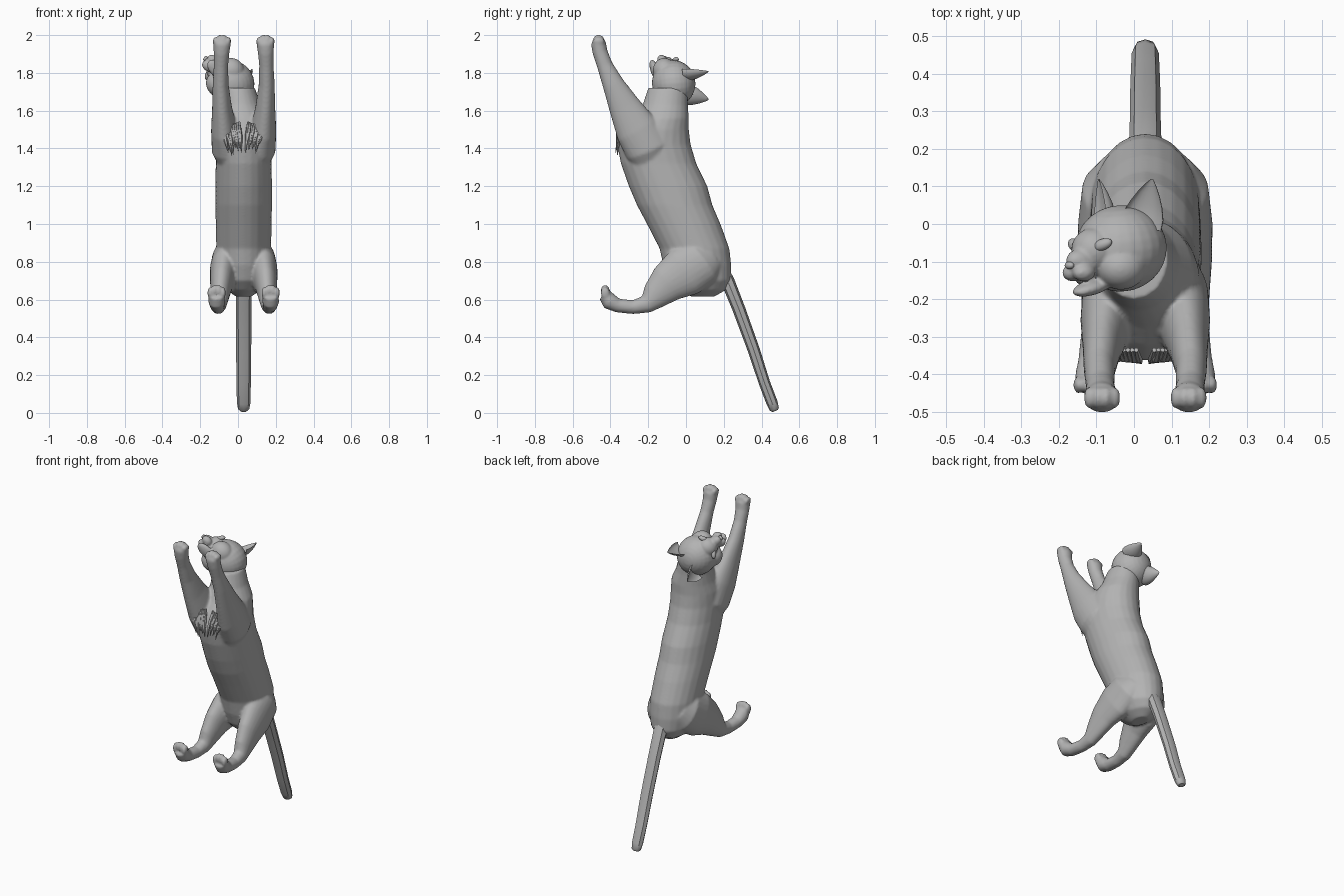
import bpy, bmesh, math, random
from mathutils import Vector, Matrix, Euler

if "Cube" in bpy.data.objects:
    bpy.data.objects.remove(bpy.data.objects["Cube"])
random.seed(3)
CX = 0.03            # body mid-plane
SIDES = (-1, 1)

fur = bpy.data.materials.new("soft_grey")
fur.use_nodes = True
GREY = (0.45, 0.45, 0.45, 1)
fur.diffuse_color = GREY
fur.node_tree.nodes["Principled BSDF"].inputs["Base Color"].default_value = GREY


def finish(bm, name, voxel=0, smooth=0, angle=60):
    """Turn a bmesh into an object, optionally fusing its shells into one skin."""
    bmesh.ops.recalc_face_normals(bm, faces=bm.faces)
    me = bpy.data.meshes.new(name)
    bm.to_mesh(me)
    bm.free()
    me.materials.append(fur)
    ob = bpy.data.objects.new(name, me)
    bpy.context.collection.objects.link(ob)
    bpy.ops.object.select_all(action='DESELECT')
    ob.select_set(True)
    bpy.context.view_layer.objects.active = ob
    if voxel:
        r = ob.modifiers.new("fuse", 'REMESH')
        r.mode = 'VOXEL'
        r.voxel_size = voxel
        s = ob.modifiers.new("relax", 'SMOOTH')
        s.factor, s.iterations = 0.5, smooth
        bpy.ops.object.convert(target='MESH')
    bpy.ops.object.shade_smooth_by_angle(angle=math.radians(angle))
    return ob


def loft(bm, pts, flat=False, seg=24):
    """Tube through (x, y, z, half width, half depth) stations with capped ends."""
    rings = []
    for i, p in enumerate(pts):
        a, b = pts[max(i - 1, 0)], pts[min(i + 1, len(pts) - 1)]
        t = Vector((0, 0, 1)) if flat else (Vector(b[:3]) - Vector(a[:3])).normalized()
        u = Vector((1, 0, 0))
        u = (u - t * u.dot(t)).normalized()
        v = t.cross(u)
        rings.append([bm.verts.new(Vector(p[:3]) + u * p[3] * math.cos(2 * math.pi * k / seg)
                                   + v * p[4] * math.sin(2 * math.pi * k / seg)) for k in range(seg)])
    for r, s in zip(rings, rings[1:]):
        for k in range(seg):
            bm.faces.new((r[k], r[(k + 1) % seg], s[(k + 1) % seg], s[k]))
    bm.faces.new(rings[0])
    bm.faces.new(rings[-1])


def ball(bm, c, r, rot=(0, 0, 0), base=Matrix()):
    m = base @ Matrix.LocRotScale(Vector(c), Euler(rot), Vector(r))
    bmesh.ops.create_uvsphere(bm, u_segments=24, v_segments=14, radius=1, matrix=m)


# Torso, neck and limbs fused into one skin
bm = bmesh.new()
loft(bm, [(CX, .09, .615, .04, .06), (CX, .085, .65, .09, .125), (CX, .075, .70, .125, .165),
          (CX, .06, .78, .14, .18), (CX, .045, .87, .145, .185), (CX, -.012, 1.0, .148, .195),
          (CX, -.06, 1.1, .15, .20), (CX, -.095, 1.2, .15, .208), (CX, -.145, 1.32, .148, .20),
          (CX, -.17, 1.42, .15, .195), (CX, -.155, 1.5, .145, .17), (CX, -.13, 1.56, .13, .145),
          (.015, -.11, 1.63, .105, .12), (0, -.095, 1.72, .09, .105)], flat=True)
for s in SIDES:
    # raised front leg
    loft(bm, [(CX + s * .06, -.17, 1.30, .06, .09), (CX + s * .085, -.20, 1.40, .085, .125),
              (CX + s * .105, -.26, 1.50, .068, .115), (CX + s * .115, -.325, 1.62, .052, .085),
              (CX + s * .122, -.385, 1.74, .042, .058), (CX + s * .12, -.43, 1.84, .038, .042),
              (CX + s * .117, -.455, 1.91, .042, .04), (CX + s * .115, -.463, 1.955, .047, .04),
              (CX + s * .115, -.463, 1.975, .036, .03)])
    # folded hind leg
    loft(bm, [(CX + s * .07, .12, .84, .06, .10), (CX + s * .085, .08, .80, .085, .13),
              (CX + s * .105, -.01, .745, .075, .135), (CX + s * .118, -.10, .685, .06, .105),
              (CX + s * .125, -.165, .62, .048, .075), (CX + s * .13, -.21, .575, .04, .048),
              (CX + s * .135, -.28, .56, .035, .037), (CX + s * .14, -.36, .568, .038, .037),
              (CX + s * .143, -.405, .59, .044, .045), (CX + s * .143, -.43, .625, .042, .035)])
    # toes
    for k in range(4):
        o = (k - 1.5) * .023
        lift = .012 if k in (1, 2) else 0
        ball(bm, (CX + s * .115 + o, -.462, 1.968 + lift), (.014, .03, .022))
        ball(bm, (CX + s * .143 + o, -.428, .635 + lift), (.014, .024, .032))
finish(bm, "body", .008, 5)

# Tail with faceted sides
bm = bmesh.new()
loft(bm, [(CX, .17, .80, .03, .03), (CX, .22, .70, .043, .036), (CX, .28, .55, .041, .034),
          (CX, .36, .33, .04, .032), (CX, .415, .16, .038, .03), (CX, .455, .055, .036, .03),
          (CX, .468, .02, .03, .025), (CX, .472, .01, .018, .015)], seg=8)
finish(bm, "tail", angle=40)

# Head frame: local x across, -y along the muzzle, z to the crown
fwd = Vector((-.72, -.10, .69)).normalized()
crown = Vector((0, 1, 0))
crown = (crown - fwd * crown.dot(fwd)).normalized()
across = fwd.cross(crown)
HEAD = Matrix((across, -fwd, crown)).transposed().to_4x4()
HEAD.translation = (-.035, -.065, 1.745)

bm = bmesh.new()
ball(bm, (0, 0, 0), (.12, .125, .115), base=HEAD)
ball(bm, (0, -.10, .005), (.06, .06, .06), base=HEAD)
ball(bm, (0, -.135, -.025), (.036, .062, .038), (-.25, 0, 0), HEAD)
ball(bm, (0, -.115, -.092), (.038, .066, .02), (.15, 0, 0), HEAD)
for s in SIDES:
    ball(bm, (s * .05, -.05, -.045), (.065, .07, .06), base=HEAD)
    ball(bm, (s * .02, -.16, -.048), (.027, .034, .024), base=HEAD)
finish(bm, "head", .006, 4)

# Nose, eyes with lids
bm = bmesh.new()
ball(bm, (0, -.193, -.026), (.015, .01, .01), base=HEAD)
finish(bm, "nose")
for s, side in zip(SIDES, ("right", "left")):
    bm = bmesh.new()
    ball(bm, (s * .055, -.119, .022), (.028, .014, .015), (-.3, s * -.3, s * .5), HEAD)
    finish(bm, side + "_eye")
    # crescent-section ear
    bm = bmesh.new()
    E = HEAD @ Matrix.Translation((s * .078, .005, .058)) @ Euler((-.12, s * .28, s * .45)).to_matrix().to_4x4()
    rows, N = [], 20
    for h, w in ((0, .057), (.03, .056), (.06, .046), (.09, .031), (.115, .015), (.13, .003)):
        row = []
        for k in range(N):
            a = 2 * math.pi * k / N
            d = math.sin(a) * (.75 if math.sin(a) > 0 else -.5)
            row.append(bm.verts.new(E @ Vector((w * math.cos(a), w * d, h))))
        rows.append(row)
    for r, q in zip(rows, rows[1:]):
        for k in range(N):
            bm.faces.new((r[k], r[(k + 1) % N], q[(k + 1) % N], q[k]))
    bm.faces.new(rows[0])
    bm.faces.new(rows[-1])
    finish(bm, side + "_ear")

# Ragged chest fur: thin locks fanning down from between the front legs
for s, side in zip(SIDES, ("right", "left")):
    bm = bmesh.new()
    for k in range(9):
        x = .012 + .011 * k
        top = Vector((CX + s * (x + .012), -.335, 1.54 - .004 * k))
        tip = Vector((CX + s * x * .8, -.372 + .012 * (k / 8), 1.36 + random.uniform(0, .07)))
        mid = top.lerp(tip, .45) + Vector((0, -.008, 0))
        loft(bm, [(*top, .006, .006), (*mid, .011, .012), (*tip, .001, .001)], seg=6)
    finish(bm, side + "_chest_fur", angle=40)
